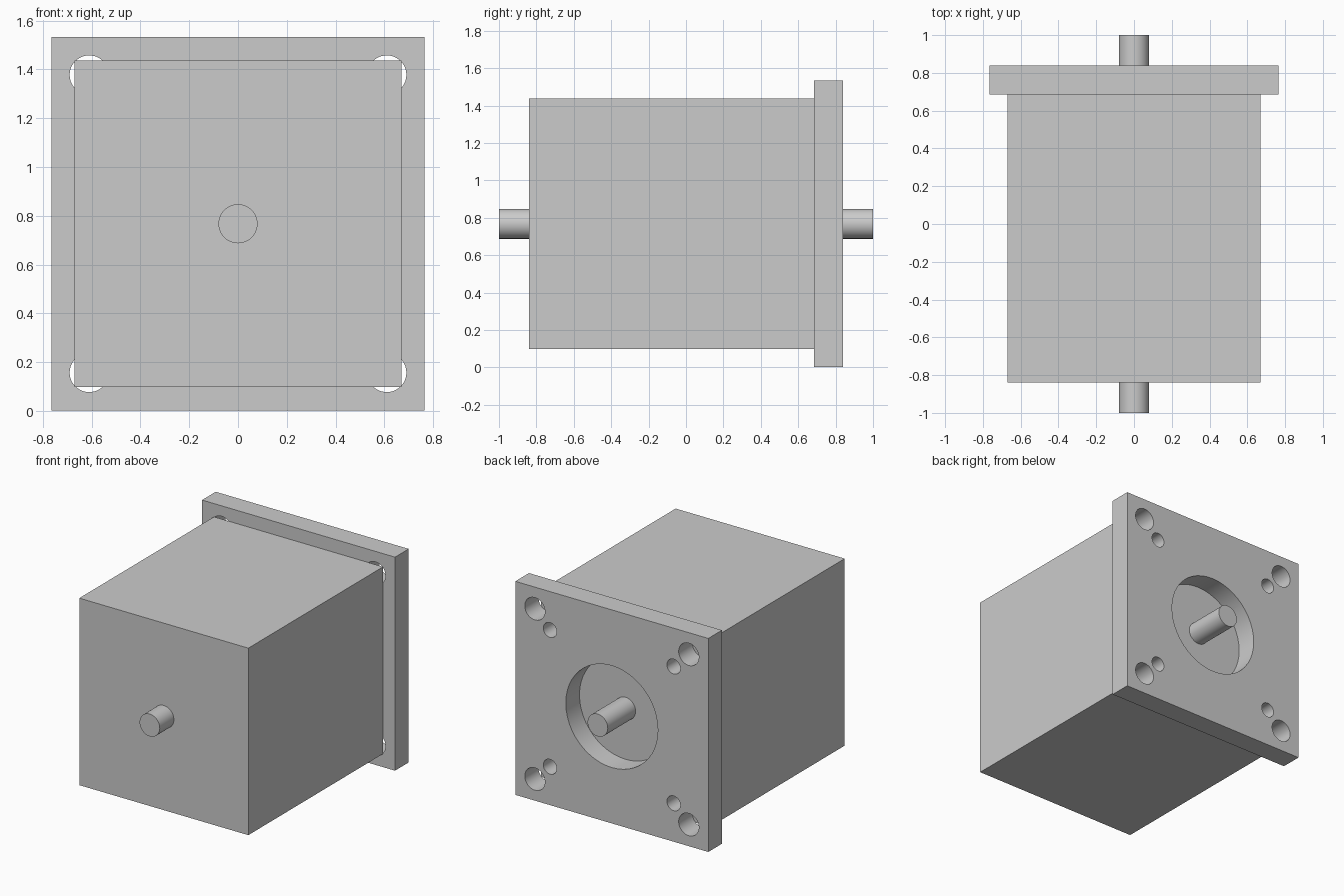
import bpy
import bmesh
from math import pi, radians
from mathutils import Matrix

if "Cube" in bpy.data.objects:
    bpy.data.objects.remove(bpy.data.objects["Cube"])

CZ = 0.7675          # height of the motor axis
FACE, BACK = 0.685, 0.84   # flange start and end along y


def finish(name, bm):
    mesh = bpy.data.meshes.new(name)
    bm.to_mesh(mesh)
    bm.free()
    ob = bpy.data.objects.new(name, mesh)
    bpy.context.collection.objects.link(ob)
    return ob


def box(name, half, y0, y1):
    bm = bmesh.new()
    m = Matrix.Translation((0, (y0 + y1) / 2, CZ)) @ Matrix.Diagonal((2 * half, y1 - y0, 2 * half, 1))
    bmesh.ops.create_cube(bm, size=1, matrix=m)
    return finish(name, bm)


def add_rod(bm, x, z, r, y0, y1, segments=48):
    m = Matrix.Translation((x, (y0 + y1) / 2, CZ + z)) @ Matrix.Rotation(pi / 2, 4, 'X')
    bmesh.ops.create_cone(bm, cap_ends=True, segments=segments, radius1=r, radius2=r,
                          depth=y1 - y0, matrix=m)


def smooth(ob):
    bpy.ops.object.select_all(action='DESELECT')
    ob.select_set(True)
    bpy.context.view_layer.objects.active = ob
    bpy.ops.object.shade_smooth_by_angle(angle=radians(30))


# motor body
box("motor_body", 0.67, -BACK, FACE)

# mounting flange with pilot recess, corner bolt holes and smaller screw holes
flange = box("mounting_flange", 0.765, FACE, BACK)
bm = bmesh.new()
add_rod(bm, 0, 0, 0.365, FACE - 0.1, BACK + 0.1)
for sx in (-1, 1):
    for sz in (-1, 1):
        for pos, r in ((0.61, 0.08), (0.49, 0.053)):
            add_rod(bm, sx * pos, sz * pos, r, FACE - 0.1, BACK + 0.1)
cutter = finish("flange_hole_cutter", bm)
cutter.hide_render = True
mod = flange.modifiers.new("holes", 'BOOLEAN')
mod.operation, mod.solver, mod.object = 'DIFFERENCE', 'EXACT', cutter
bpy.context.view_layer.objects.active = flange
bpy.ops.object.modifier_apply(modifier=mod.name)
bpy.data.objects.remove(cutter)
smooth(flange)

# shaft ends on both sides of the body
for name, y0, y1 in (("front_shaft", -1, -BACK), ("rear_shaft", FACE, 1)):
    bm = bmesh.new()
    add_rod(bm, 0, 0, 0.08, y0, y1)
    smooth(finish(name, bm))
